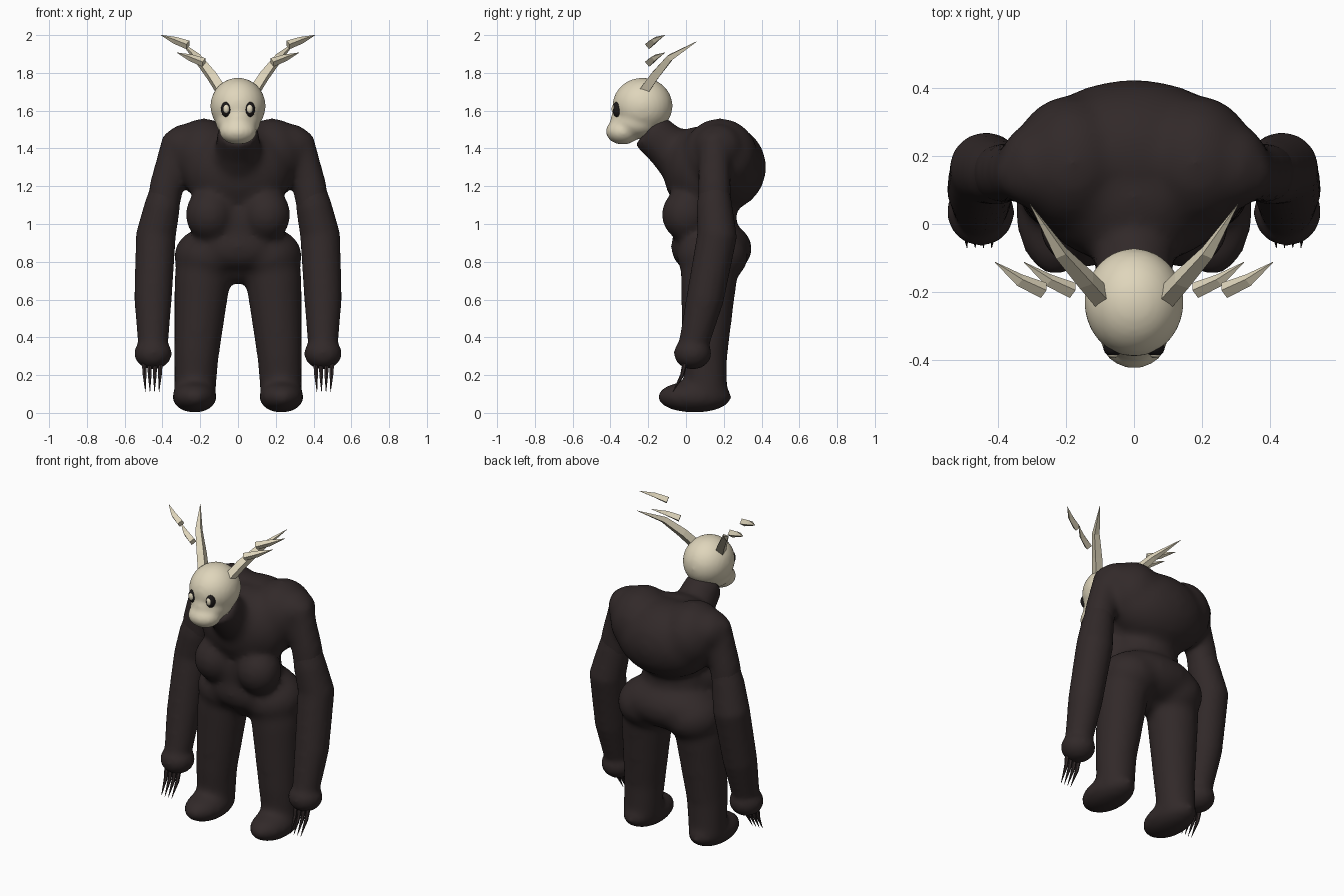
import bpy, bmesh, math
from mathutils import Vector, Matrix

cube = bpy.data.objects.get("Cube")
if cube:
    bpy.data.objects.remove(cube, do_unlink=True)


def material(name, red, green, blue):
    made = bpy.data.materials.new(name)
    made.use_nodes = True
    colour = (red, green, blue, 1)
    made.diffuse_color = colour
    made.node_tree.nodes["Principled BSDF"].inputs["Base Color"].default_value = colour
    return made


hide = material("dark hide", .031, .022, .022)
bone = material("pale bone", .74, .67, .5)
socket = material("eye socket black", .012, .01, .01)


def blob(bm, centre, radii):
    """Ellipsoid."""
    placed = Matrix.Translation(centre) @ Matrix.Diagonal(radii).to_4x4()
    bmesh.ops.create_uvsphere(bm, u_segments=24, v_segments=14, radius=1, matrix=placed)


def tube(bm, path, sides=16):
    """Closed tube through rings of (x, y, z, radius)."""
    points = [Vector(ring[:3]) for ring in path]
    last = len(points) - 1
    loops = []
    for i, (point, ring) in enumerate(zip(points, path)):
        along = (points[min(i + 1, last)] - points[max(i - 1, 0)]).normalized()
        across = Vector((1, 0, 0))
        across = (across - along * across.dot(along)).normalized()
        depth = along.cross(across)
        loop = []
        for k in range(sides):
            angle = math.tau * (k + .5) / sides
            offset = across * math.cos(angle) + depth * math.sin(angle)
            loop.append(bm.verts.new(point + offset * ring[3]))
        loops.append(loop)
    for lower, upper in zip(loops, loops[1:]):
        for k in range(sides):
            following = (k + 1) % sides
            bm.faces.new((lower[k], lower[following], upper[following], upper[k]))
    bm.faces.new(reversed(loops[0]))
    bm.faces.new(loops[last])


def finish(name, bm, colour, smooth=False, voxel=0, relax=0):
    """Mirror across x; optionally fuse the pieces into one soft skin."""
    bmesh.ops.recalc_face_normals(bm, faces=bm.faces[:])
    mesh = bpy.data.meshes.new(name)
    bm.to_mesh(mesh)
    bm.free()
    mesh.materials.append(colour)
    for polygon in mesh.polygons:
        polygon.use_smooth = smooth
    part = bpy.data.objects.new(name, mesh)
    bpy.context.scene.collection.objects.link(part)
    mirror = part.modifiers.new("mirror", 'MIRROR')
    mirror.use_mirror_merge = False
    if voxel:
        fuse = part.modifiers.new("fuse", 'REMESH')
        fuse.mode = 'VOXEL'
        fuse.voxel_size = voxel
        fuse.use_smooth_shade = True
        soften = part.modifiers.new("soften", 'SMOOTH')
        soften.factor = .5
        soften.iterations = relax


# Body: waist, rib cage, hunched back, shoulders, upper arms and neck
body = bmesh.new()
blob(body, centre=(0, .1, 1), radii=(.21, .17, .3))
blob(body, centre=(0, .08, 1.28), radii=(.29, .2, .24))
blob(body, centre=(0, .2, 1.3), radii=(.32, .225, .23))
blob(body, centre=(.18, .18, 1.36), radii=(.18, .2, .2))
blob(body, centre=(.28, .17, 1.41), radii=(.12, .13, .12))
tube(body, [(.32, .15, 1.46, .08), (.38, .15, 1.2, .09), (.4, .15, 1.06, .09)])
tube(body, [(0, -.2, 1.5, .11), (0, -.1, 1.41, .12), (0, .05, 1.3, .18)])

# Body: chest, belly, crotch, hips, legs and feet
blob(body, centre=(.15, 0, 1.05), radii=(.13, .13, .14))
blob(body, centre=(0, .04, .88), radii=(.22, .12, .13))
blob(body, centre=(0, .11, .8), radii=(.1, .11, .12))
blob(body, centre=(0, .15, .87), radii=(.32, .2, .15))
blob(body, centre=(.16, .14, .83), radii=(.18, .19, .15))
tube(body, [(.17, .13, .84, .15), (.19, .12, .7, .15), (.22, .1, .3, .12), (.23, .11, .08, .11)])
blob(body, centre=(.23, .045, .085), radii=(.12, .2, .085))
finish("body", body, hide, smooth=True, voxel=.02, relax=12)

# Lower arms and fists, growing out of the upper arms
arms = bmesh.new()
tube(arms, [(.38, .15, 1.2, .08), (.4, .15, 1.1, .095), (.435, .165, .94, .107),
            (.45, .1, .6, .1), (.45, .04, .36, .08)])
blob(arms, centre=(.45, .035, .315), radii=(.1, .1, .085))
finish("arms", arms, hide, smooth=True, voxel=.016, relax=5)

# Four curved claws on each hand
claws = bmesh.new()
for spread in (-.045, -.015, .015, .045):
    middle = .454
    tube(claws, [(middle + spread, 0, .29, .014),
                 (middle + spread * .9, -.02, .2, .011),
                 (middle + spread * .8, -.07, .11, .001)], sides=6)
finish("claws", claws, hide)

# Skull: cranium, cheeks, nose bridge and muzzle
skull = bmesh.new()
blob(skull, centre=(0, -.23, 1.625), radii=(.147, .16, .15))
blob(skull, centre=(0, -.26, 1.54), radii=(.12, .135, .09))
blob(skull, centre=(0, -.315, 1.55), radii=(.085, .085, .08))
blob(skull, centre=(0, -.335, 1.49), radii=(.1, .09, .07))
finish("skull", skull, bone, smooth=True, voxel=.012, relax=10)

# Eyes: dark sockets with pale centres
eye_sockets = bmesh.new()
blob(eye_sockets, centre=(.062, -.362, 1.607), radii=(.028, .028, .041))
finish("eye_sockets", eye_sockets, socket, smooth=True)
eye_centres = bmesh.new()
blob(eye_centres, centre=(.062, -.382, 1.609), radii=(.016, .012, .023))
finish("eye_centres", eye_centres, bone, smooth=True)

# Antlers: a curved four-sided main horn and two loose tines per side
horns = bmesh.new()
tube(horns, [(.085, -.225, 1.7, .034), (.14, -.165, 1.785, .031),
             (.215, -.085, 1.88, .023), (.305, .058, 1.967, .001)], sides=4)
finish("main_horns", horns, bone)
tines = bmesh.new()
for x, z in ((.18, 1.855), (.265, 1.948)):
    tube(tines, [(x, -.195, z, .024), (x + .07, -.165, z + .025, .019),
                 (x + .143, -.112, z + .052, .001)], sides=4)
finish("antler_tines", tines, bone)
